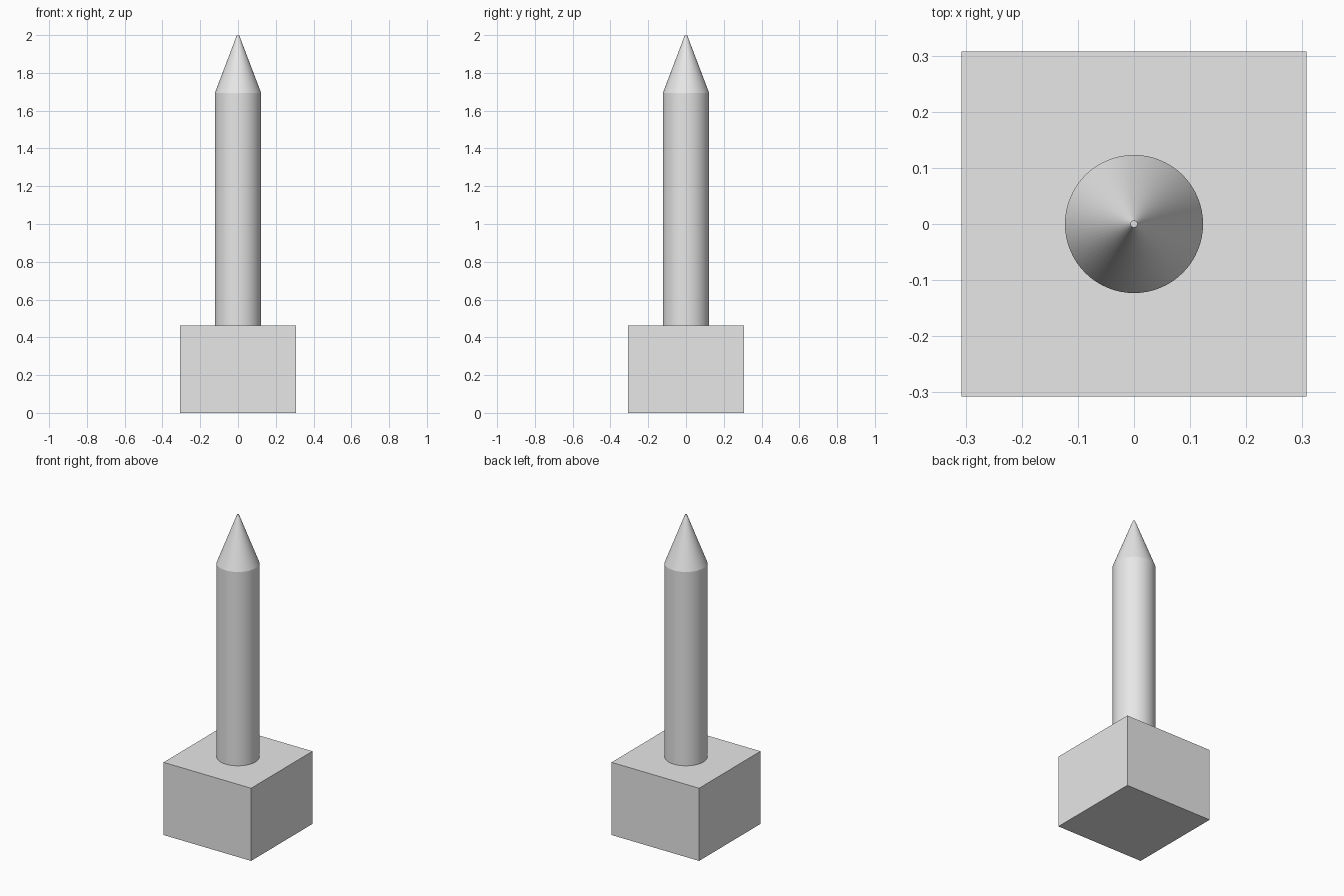
import bpy
import math

cube = bpy.data.objects.get("Cube")
if cube:
    bpy.data.objects.remove(cube, do_unlink=True)

UNIT = 2 / 6.5
SIDES = 64

grey = bpy.data.materials.new("plain grey")
grey.use_nodes = True
colour = (0.8, 0.8, 0.8, 1)
grey.diffuse_color = colour
grey.node_tree.nodes["Principled BSDF"].inputs["Base Color"].default_value = colour


def finish(name, smooth=False):
    obj = bpy.context.object
    obj.name = name
    obj.data.materials.append(grey)
    if smooth:
        bpy.ops.object.shade_smooth_by_angle(angle=math.radians(30))
    return obj


def round_part(name, bottom, top, r_bottom, r_top):
    bpy.ops.mesh.primitive_cone_add(
        vertices=SIDES, radius1=r_bottom, radius2=r_top,
        depth=top - bottom, location=(0, 0, (bottom + top) / 2))
    return finish(name, smooth=True)


# Square base block
base_top = 1.5 * UNIT
bpy.ops.mesh.primitive_cube_add(size=1, location=(0, 0, base_top / 2))
bpy.context.object.scale = (2 * UNIT, 2 * UNIT, base_top)
bpy.ops.object.transform_apply(location=False, rotation=False, scale=True)
finish("base_block")

# Round shaft and its tapered point with a tiny flat end
radius = 0.4 * UNIT
shaft_top = 5.5 * UNIT
round_part("shaft", base_top, shaft_top, radius, radius)
round_part("pointed_tip", shaft_top, 6.5 * UNIT, radius, 0.006)
